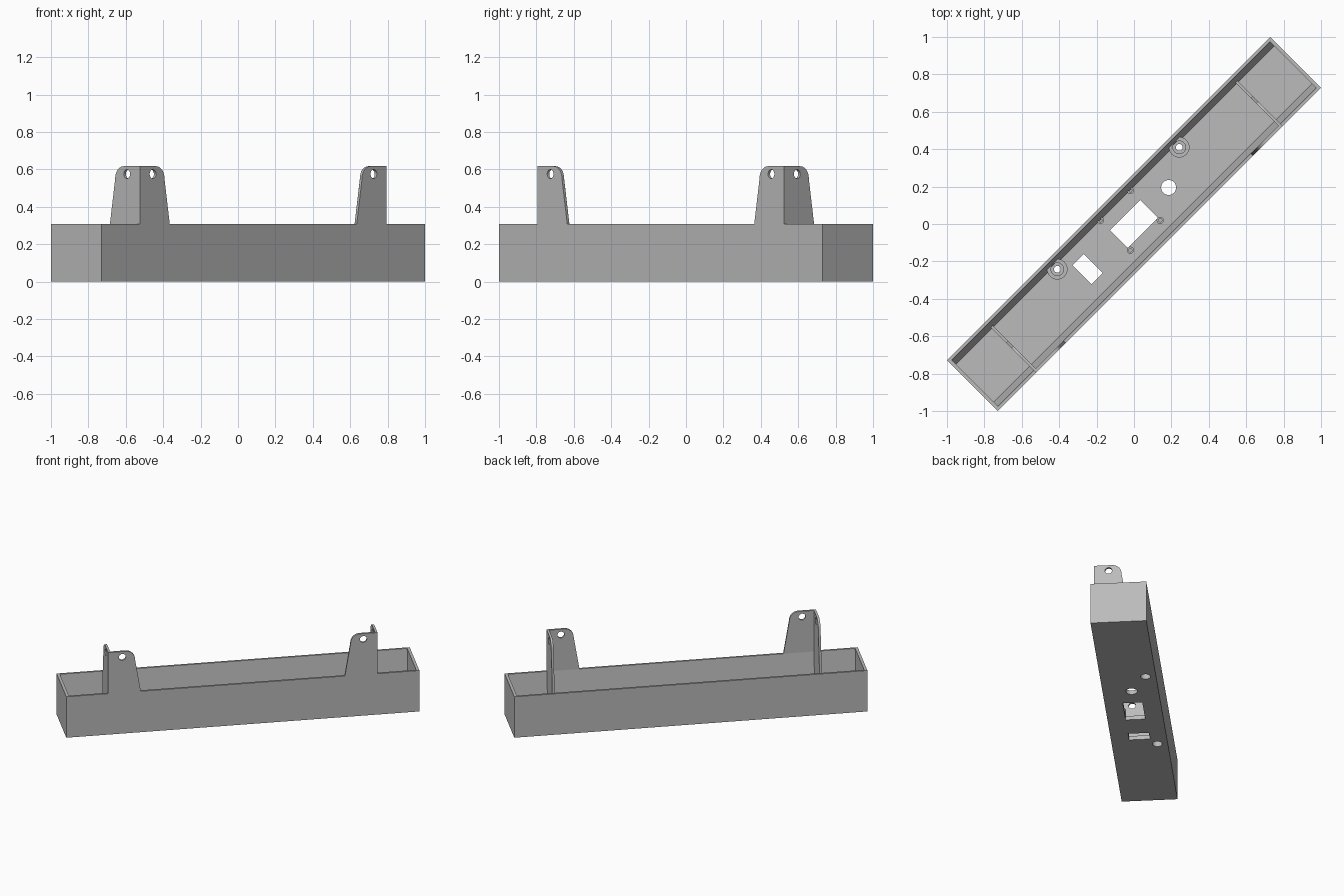
import bpy, bmesh, math
from mathutils import Matrix

if "Cube" in bpy.data.objects:
    bpy.data.objects.remove(bpy.data.objects["Cube"])

TURN = Matrix.Rotation(math.radians(45), 4, 'Z')   # tray lies on the diagonal
HL, HW, H = 1.223, 0.191, 0.308                    # half length, half width, wall height
FLOOR, CORNER = 0.03, 0.933                        # floor thickness, bracket position

gray = bpy.data.materials.new("plain gray")
gray.diffuse_color = (0.5, 0.5, 0.5, 1)
gray.use_nodes = True
gray.node_tree.nodes["Principled BSDF"].inputs["Base Color"].default_value = gray.diffuse_color


def finish(bm, name):
    bmesh.ops.recalc_face_normals(bm, faces=bm.faces)
    me = bpy.data.meshes.new(name)
    bm.to_mesh(me)
    bm.free()
    ob = bpy.data.objects.new(name, me)
    bpy.context.collection.objects.link(ob)
    me.materials.append(gray)
    return ob


def prism(name, points, vec):
    """Extrude a flat outline along a vector."""
    bm = bmesh.new()
    face = bm.faces.new([bm.verts.new(p) for p in points])
    ext = bmesh.ops.extrude_face_region(bm, geom=[face])
    bmesh.ops.translate(bm, vec=vec, verts=[v for v in ext['geom'] if isinstance(v, bmesh.types.BMVert)])
    return finish(bm, name)


def box(name, u0, u1, v0, v1, z0, z1):
    return prism(name, [(u0, v0, z0), (u1, v0, z0), (u1, v1, z0), (u0, v1, z0)], (0, 0, z1 - z0))


def rod(name, u, v, z0, z1, r, axis='Z', n=32):
    """Cylinder along an axis; for other axes z0 and z1 are ignored by the caller's centre."""
    bm = bmesh.new()
    bmesh.ops.create_cone(bm, cap_ends=True, segments=n, radius1=r, radius2=r, depth=z1 - z0)
    rot = {'Z': Matrix(), 'Y': Matrix.Rotation(math.pi / 2, 4, 'X'),
           'X': Matrix.Rotation(math.pi / 2, 4, 'Y')}[axis]
    bmesh.ops.transform(bm, matrix=Matrix.Translation((u, v, (z0 + z1) / 2)) @ rot, verts=bm.verts)
    return finish(bm, name)


def cut(ob, *cutters):
    for c in cutters:
        m = ob.modifiers.new("cut", 'BOOLEAN')
        m.operation, m.solver, m.object = 'DIFFERENCE', 'EXACT', c
        bpy.context.view_layer.objects.active = ob
        bpy.ops.object.modifier_apply(modifier=m.name)
        bpy.data.objects.remove(c)


parts = []

# Tray with long inner walls that thicken toward the floor
tray = box("tray", -HL, HL, -HW, HW, 0, H)
top_v, low_v, e = 0.175, 0.142, HL - 0.02
top_v += (top_v - low_v) * 0.02 / (H - FLOOR)
cavity = prism("cavity", [(-e, -low_v, FLOOR), (-e, low_v, FLOOR),
                          (-e, top_v, H + 0.02), (-e, -top_v, H + 0.02)], (2 * e, 0, 0))
cut(tray, cavity,
    box("large_window", -0.115, 0.115, -0.067, 0.067, -0.1, 0.1),
    box("small_window", -0.389, -0.304, -0.067, 0.077, -0.1, 0.1),
    rod("round_opening", 0.269, 0.007, -0.1, 0.1, 0.04))
parts.append(tray)

# Tall screw bosses with a narrow hole between two counterbores
for i, u in enumerate((-0.461, 0.461)):
    cut(tray, rod("base_hole", u, 0.119, -0.1, 0.1, 0.034))
    boss = rod(f"screw_boss_{i}", u, 0.119, 0.001, 0.145, 0.055)
    cut(boss, rod("upper_bore", u, 0.119, 0.10, 0.2, 0.034),
        rod("lower_bore", u, 0.119, -0.1, 0.06, 0.034),
        rod("through_hole", u, 0.119, -0.1, 0.3, 0.018))
    parts.append(boss)

# Small pegs around the large window
for i, (u, v) in enumerate([(s, w) for s in (-0.113, 0.113) for w in (-0.085, 0.141)]):
    peg = rod(f"peg_{i}", u, v, FLOOR - 0.01, 0.08, 0.019, n=24)
    cut(peg, rod("peg_hole", u, v, 0.04, 0.2, 0.009, n=16))
    parts.append(peg)

# Tab outline: straight at the corner, rounded and slanted on the free side
outline = [(0, 0.03), (0.226, 0.03), (0.226, H), (0.187, 0.545)]
for k in range(9):
    a = math.radians(10 + 80 * k / 8)
    outline.append((0.122 + 0.064 * math.cos(a), 0.553 + 0.064 * math.sin(a)))
outline.append((0, 0.617))
T = 0.016

for side, label in ((-1, "left"), (1, "right")):
    c = side * CORNER
    # Tab rising from the front wall
    along = prism(f"{label}_wall_tab", [(c - side * a, -HW, max(z, 0.2)) for a, z in outline], (0, T, 0))
    cut(along, rod("pin_hole", c - side * 0.098, -HW, 0.475, 0.675, 0.024, 'Y'))
    # Tab crossing the tray
    across = prism(f"{label}_cross_tab", [(c, -HW + 0.0005 + a, z) for a, z in outline], (-side * T, 0, 0))
    cut(across, rod("pin_hole", c, -HW + 0.098, 0.475, 0.675, 0.024, 'X'))
    # Low divider that continues the cross tab to the back wall
    divider = box(f"{label}_divider", min(c, c - side * T), max(c, c - side * T), -0.02, 0.165, 0.02, 0.1)
    parts += [along, across, divider]

for ob in parts:
    ob.data.transform(TURN)
    bpy.ops.object.select_all(action='DESELECT')
    ob.select_set(True)
    bpy.context.view_layer.objects.active = ob
    bpy.ops.object.shade_smooth_by_angle(angle=math.radians(25))
